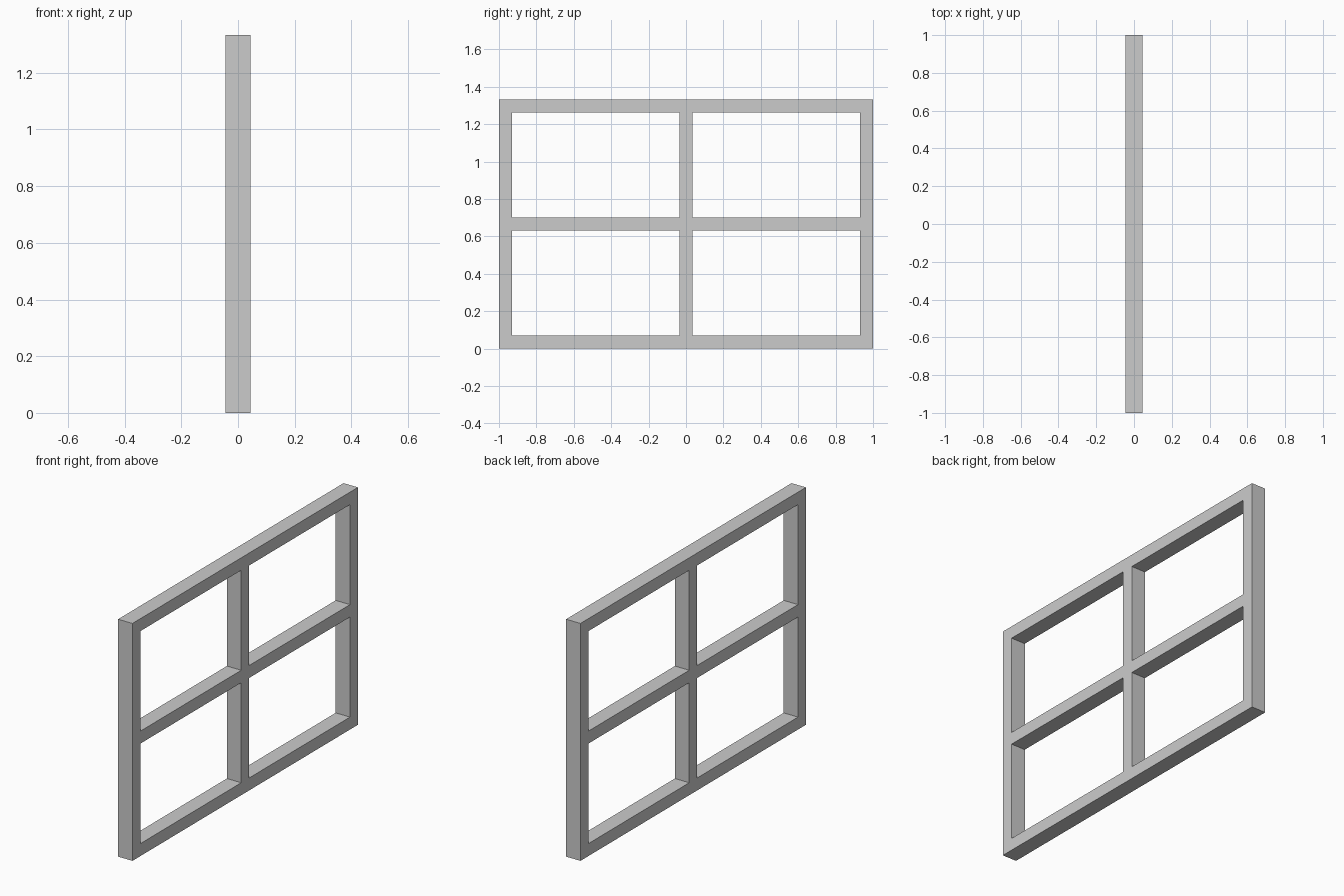
import bpy, bmesh

if "Cube" in bpy.data.objects:
    bpy.data.objects.remove(bpy.data.objects["Cube"])

H, BAR, DEPTH = 1.333, 0.07, 0.089   # overall height, bar width, frame depth


def bar_lines(lo, hi):
    """Edge lines of three evenly spaced bars between lo and hi."""
    mid = (lo + hi) / 2
    return [lo, lo + BAR, mid - BAR / 2, mid + BAR / 2, hi - BAR, hi]


# Flat grid profile in the YZ plane, leaving out the four pane openings
ys, zs = bar_lines(-1, 1), bar_lines(0, H)
bm = bmesh.new()
grid = [[bm.verts.new((-DEPTH / 2, y, z)) for z in zs] for y in ys]
for i in range(5):
    for j in range(5):
        if not (i % 2 and j % 2):
            bm.faces.new((grid[i][j], grid[i + 1][j],
                          grid[i + 1][j + 1], grid[i][j + 1]))

# Extrude the profile to the full frame depth, keeping the back face
ext = bmesh.ops.extrude_face_region(bm, geom=bm.faces[:], use_keep_orig=True)
verts = [g for g in ext["geom"] if isinstance(g, bmesh.types.BMVert)]
bmesh.ops.translate(bm, verts=verts, vec=(DEPTH, 0, 0))
bmesh.ops.recalc_face_normals(bm, faces=bm.faces[:])

mesh = bpy.data.meshes.new("window_frame")
bm.to_mesh(mesh)
bm.free()
bpy.context.collection.objects.link(bpy.data.objects.new("window_frame", mesh))
